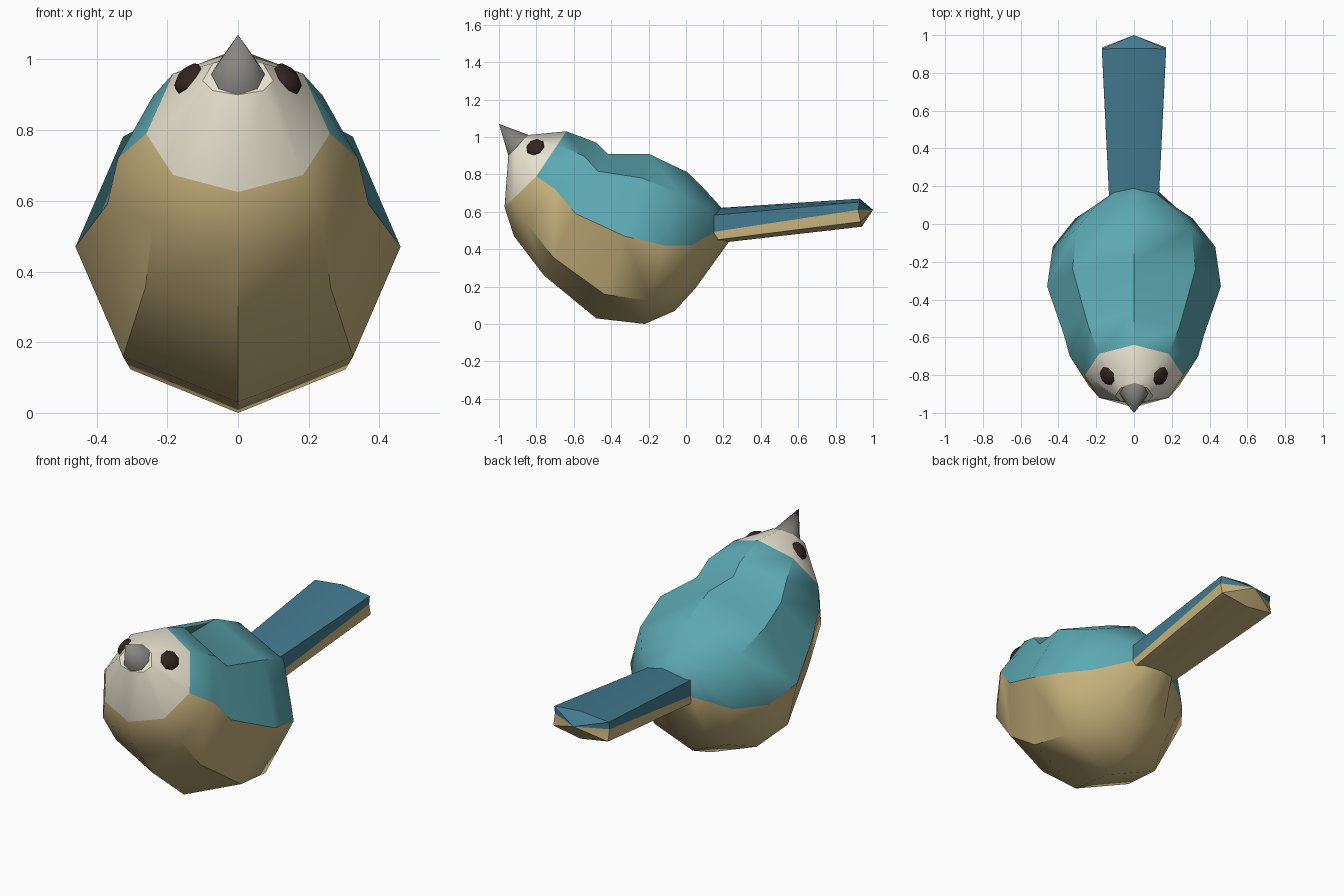
import bpy, bmesh, math
from mathutils import Vector

if "Cube" in bpy.data.objects:
    bpy.data.objects.remove(bpy.data.objects["Cube"])


def material(name, rgb):
    m = bpy.data.materials.new(name)
    m.diffuse_color = (*rgb, 1)
    m.use_nodes = True
    m.node_tree.nodes["Principled BSDF"].inputs["Base Color"].default_value = m.diffuse_color
    return m


teal = material("teal", (0.107, 0.392, 0.445))
tan = material("tan", (0.578, 0.451, 0.205))
cream = material("cream", (0.82, 0.77, 0.63))
blue = material("blue", (0.056, 0.195, 0.279))
dark = material("dark_brown", (0.033, 0.018, 0.014))
grey = material("grey", (0.24, 0.235, 0.215))


def finish(bm, name, mats, angle=40):
    me = bpy.data.meshes.new(name)
    bm.to_mesh(me)
    bm.free()
    for m in mats:
        me.materials.append(m)
    ob = bpy.data.objects.new(name, me)
    bpy.context.collection.objects.link(ob)
    bpy.ops.object.select_all(action='DESELECT')
    ob.select_set(True)
    bpy.context.view_layer.objects.active = ob
    bpy.ops.object.shade_smooth_by_angle(angle=math.radians(angle))
    return ob


def loft(name, rings, mats, face_rings=0, boxy=1.0):
    """Eight-sided rings given as top (y, z), side (x, y, z), bottom (y, z).
    Materials: 0 above the side line, 1 below it, 2 on the first face_rings."""
    bm = bmesh.new()
    loops = []
    for ty, tz, sx, sy, sz, by, bz in rings:
        loop = []
        for k in range(8):
            s, c = math.sin(k * math.pi / 4), math.cos(k * math.pi / 4)
            end = Vector((0, ty, tz)) if c > 0 else Vector((0, by, bz))
            p = Vector((0, sy, sz)).lerp(end, abs(c))
            p.x = sx * max(-1, min(1, s * boxy))
            loop.append(bm.verts.new(p))
        loops.append(loop)
    for i, (a, b) in enumerate(zip(loops, loops[1:])):
        for k in range(8):
            n = (k + 1) % 8
            f = bm.faces.new((a[k], a[n], b[n], b[k]))
            f.material_index = 2 if i < face_rings else (0 if k in (0, 1, 6, 7) else 1)
    bm.faces.new(loops[0]).material_index = 2 if face_rings else 0
    bm.faces.new(loops[-1])
    bmesh.ops.remove_doubles(bm, verts=bm.verts, dist=0.0005)
    bmesh.ops.recalc_face_normals(bm, faces=bm.faces)
    return finish(bm, name, mats)


# Body with cream face, teal back and tan belly
loft("body", [
    (-0.85, 1.01, 0.10, -0.91, 0.94, -0.95, 0.90),
    (-0.64, 1.03, 0.26, -0.80, 0.79, -0.97, 0.625),
    (-0.48, 0.97, 0.34, -0.70, 0.72, -0.92, 0.47),
    (-0.42, 0.91, 0.37, -0.59, 0.59, -0.76, 0.26),
    (-0.20, 0.91, 0.46, -0.33, 0.47, -0.48, 0.03),
    (0.01, 0.81, 0.43, -0.12, 0.42, -0.22, 0.0),
    (0.10, 0.72, 0.31, 0.03, 0.42, -0.06, 0.07),
    (0.15, 0.665, 0.22, 0.09, 0.455, 0.05, 0.19),
    (0.19, 0.62, 0.13, 0.15, 0.49, 0.23, 0.44),
], [teal, tan, cream], face_rings=1)

# Tail, blue above and tan below, ending in a blunt point
loft("tail", [
    (0.10, 0.615, 0.13, 0.10, 0.485, 0.15, 0.43),
    (0.93, 0.67, 0.17, 0.92, 0.61, 0.94, 0.52),
    (1.0, 0.61, 0.0, 1.0, 0.61, 1.0, 0.61),
], [blue, tan], boxy=1.42)

# Beak
base, tip = Vector((0, -0.89, 0.952)), Vector((0, -1.0, 1.07))
axis = tip - base
bm = bmesh.new()
bmesh.ops.create_cone(bm, cap_ends=True, segments=8, radius1=0.08, radius2=0, depth=axis.length)
beak = finish(bm, "beak", [grey], 60)
beak.location = (base + tip) / 2
beak.rotation_euler = axis.to_track_quat('Z', 'Y').to_euler()

# Eyes
for side, label in ((1, "right"), (-1, "left")):
    bm = bmesh.new()
    bmesh.ops.create_uvsphere(bm, u_segments=8, v_segments=6, radius=0.052)
    eye = finish(bm, "eye_" + label, [dark], 60)
    eye.location = (side * 0.14, -0.805, 0.945)
    eye.scale = (1, 1, 0.5)
    eye.rotation_euler = Vector((side * 0.72, -0.36, 0.59)).to_track_quat('Z', 'Y').to_euler()
